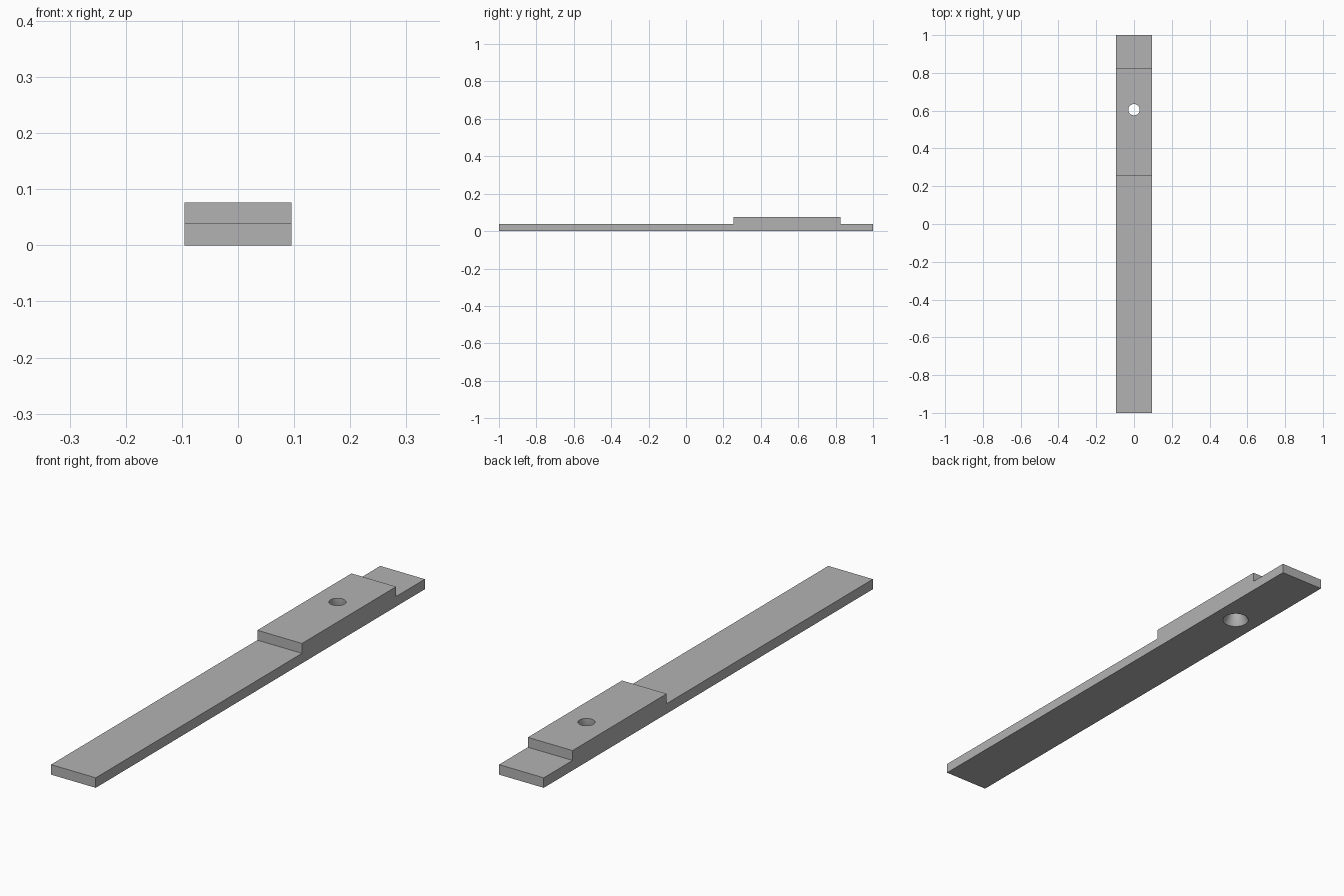
import bpy
import bmesh
from math import cos, sin, tau

if "Cube" in bpy.data.objects:
    bpy.data.objects.remove(bpy.data.objects["Cube"])

# Plain grey material
grey = bpy.data.materials.new("plain grey")
grey.use_nodes = True
colour = (0.45, 0.45, 0.45, 1)
grey.diffuse_color = colour
grey.node_tree.nodes["Principled BSDF"].inputs["Base Color"].default_value = colour


def new_object(name, bm):
    bmesh.ops.recalc_face_normals(bm, faces=bm.faces)
    mesh = bpy.data.meshes.new(name)
    bm.to_mesh(mesh)
    bm.free()
    mesh.materials.append(grey)
    obj = bpy.data.objects.new(name, mesh)
    bpy.context.collection.objects.link(obj)
    return obj


# Stepped bar: side profile (y, z) extruded across the width
half_width, plate, block = 0.095, 0.0385, 0.0765
profile = [(-1, 0), (1, 0), (1, plate), (0.825, plate),
           (0.825, block), (0.253, block), (0.253, plate), (-1, plate)]
bm = bmesh.new()
side = bm.faces.new([bm.verts.new((-half_width, y, z)) for y, z in profile])
grown = bmesh.ops.extrude_face_region(bm, geom=[side])["geom"]
bmesh.ops.translate(bm, vec=(2 * half_width, 0, 0),
                    verts=[v for v in grown if isinstance(v, bmesh.types.BMVert)])
bar = new_object("stepped_bar", bm)

# Hole cutter: straight bore with a countersink opening underneath
segments, hole_y = 48, 0.605
bm = bmesh.new()
rings = []
for radius, z in [(0.0623, -0.025), (0.03, 0.035), (0.03, 0.12)]:
    rings.append([bm.verts.new((radius * cos(tau * i / segments),
                                hole_y + radius * sin(tau * i / segments), z))
                  for i in range(segments)])
for low, high in zip(rings, rings[1:]):
    for i in range(segments):
        j = (i + 1) % segments
        bm.faces.new((low[i], low[j], high[j], high[i]))
bm.faces.new(rings[0])
bm.faces.new(rings[-1])
cutter = new_object("hole_cutter", bm)

# Cut the hole, then drop the cutter
cut = bar.modifiers.new("screw hole", 'BOOLEAN')
cut.operation = 'DIFFERENCE'
cut.solver = 'EXACT'
cut.object = cutter
bpy.context.view_layer.objects.active = bar
bar.select_set(True)
bpy.ops.object.modifier_apply(modifier=cut.name)
bpy.data.objects.remove(cutter)

# Smooth hole walls, crisp edges
bpy.ops.object.shade_smooth_by_angle(angle=0.5)
